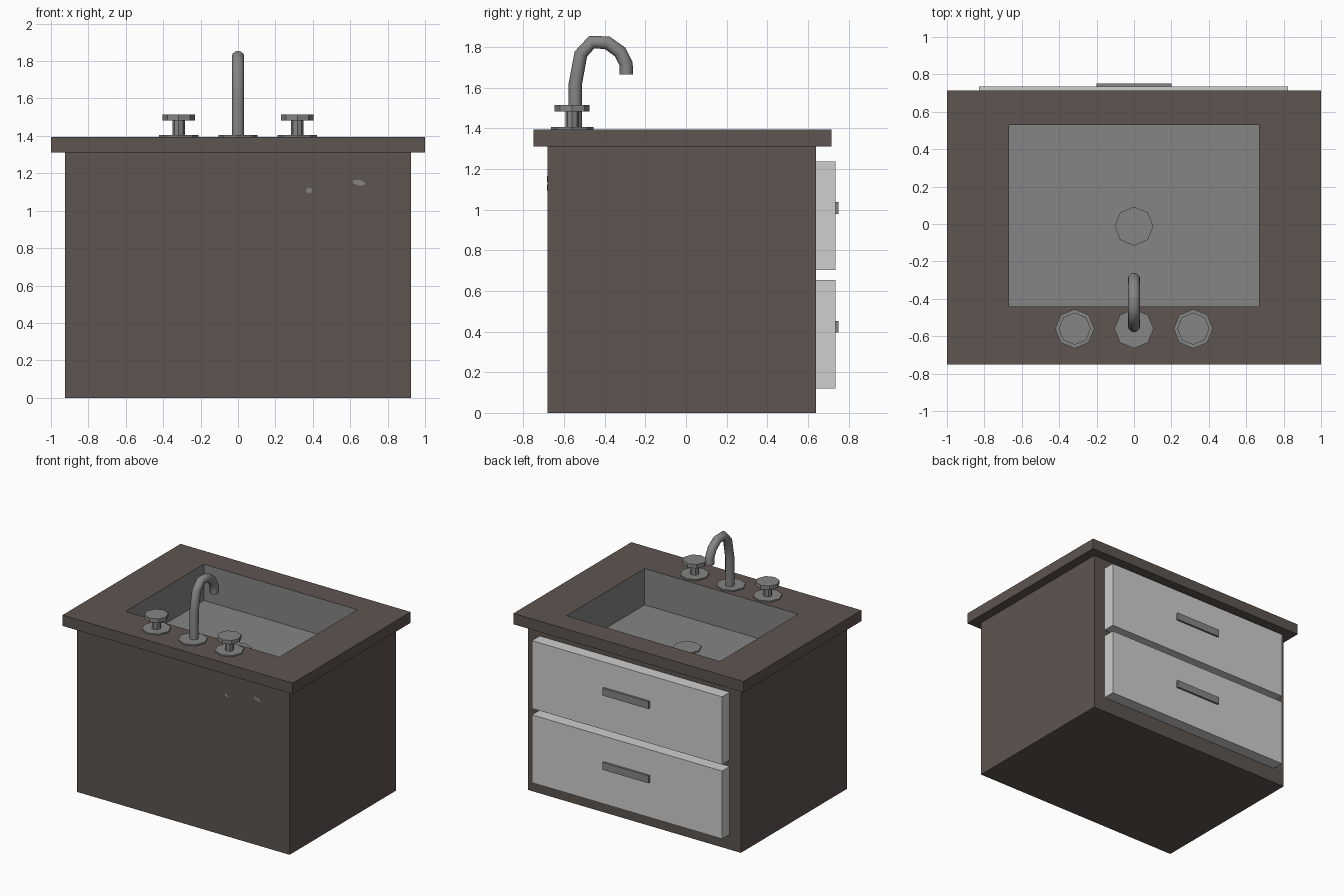
import bpy, bmesh, math
from mathutils import Vector, Matrix

cube = bpy.data.objects.get("Cube")
if cube:
    bpy.data.objects.remove(cube, do_unlink=True)


def material(name, r, g, b):
    m = bpy.data.materials.new(name)
    m.use_nodes = True
    m.diffuse_color = (r, g, b, 1)
    bsdf = m.node_tree.nodes["Principled BSDF"]
    bsdf.inputs["Base Color"].default_value = (r, g, b, 1)
    bsdf.inputs["Roughness"].default_value = 0.7
    return m


BROWN = material("dark brown wood", 0.112, 0.09, 0.079)
GREY = material("grey metal", 0.235, 0.235, 0.235)
LIGHT = material("light grey panel", 0.62, 0.62, 0.62)


def finish(bm, name, mat):
    mesh = bpy.data.meshes.new(name)
    bm.to_mesh(mesh)
    bm.free()
    mesh.materials.append(mat)
    ob = bpy.data.objects.new(name, mesh)
    bpy.context.collection.objects.link(ob)
    return ob


def box(name, mat, low, high):
    low, high = Vector(low), Vector(high)
    bm = bmesh.new()
    bmesh.ops.create_cube(bm, size=1)
    for v in bm.verts:
        v.co = (low + high) / 2 + v.co * (high - low)
    return finish(bm, name, mat)


def rect(x, y0, y1, z):
    return [(-x, y0, z), (x, y0, z), (x, y1, z), (-x, y1, z)]


def loft(name, mat, loops, cap_first=False, cap_last=False):
    """Skin a list of equal-length closed loops."""
    bm = bmesh.new()
    rows = [[bm.verts.new(p) for p in loop] for loop in loops]
    n = len(rows[0])
    for a, b in zip(rows, rows[1:]):
        for i in range(n):
            j = (i + 1) % n
            bm.faces.new((a[i], a[j], b[j], b[i]))
    if cap_first:
        bm.faces.new(rows[0][::-1])
    if cap_last:
        bm.faces.new(rows[-1])
    return finish(bm, name, mat)


def disc(name, mat, x, y, z0, z1, radius):
    """Upright eight-sided cylinder."""
    bm = bmesh.new()
    bmesh.ops.create_cone(bm, cap_ends=True, segments=8, radius1=radius,
                          radius2=radius, depth=z1 - z0,
                          matrix=Matrix.Translation((x, y, (z0 + z1) / 2)))
    return finish(bm, name, mat)


# Cabinet, open at the top where the basin drops in
TOP, UNDER, FLOOR = 1.395, 1.31, 1.11
loft("cabinet", BROWN, [rect(0.925, -0.68, 0.64, 0),
                        rect(0.925, -0.68, 0.64, UNDER)], cap_first=True)

# Countertop ring and sunken basin
hole = (0.667, -0.44, 0.53)
slab = (1.0, -0.75, 0.715)
loft("countertop", BROWN, [rect(*hole, UNDER), rect(*slab, UNDER),
                           rect(*slab, TOP), rect(*hole, TOP)])
loft("basin", GREY, [rect(*hole, TOP), rect(*hole, FLOOR)], cap_last=True)
disc("drain", GREY, 0, -0.012, FLOOR, FLOOR + 0.01, 0.104)

# Drawers with bar handles
for label, z in (("lower", 0.12), ("upper", 0.703)):
    box(label + "_drawer", LIGHT, (-0.828, 0.64, z), (0.824, 0.735, z + 0.533))
    box(label + "_handle", GREY, (-0.2, 0.735, z + 0.275), (0.2, 0.751, z + 0.333))

# Taps
TAP_Y = -0.56
for side, x in (("right", -0.317), ("left", 0.317)):
    disc(side + "_tap_base", GREY, x, TAP_Y, TOP, TOP + 0.01, 0.105)
    disc(side + "_tap_stem", GREY, x, TAP_Y, TOP + 0.01, 1.483, 0.033)
    disc(side + "_tap_knob", GREY, x, TAP_Y, 1.483, 1.514, 0.086)

# Faucet: round tube swept along a gooseneck path
disc("faucet_base", GREY, 0, TAP_Y, TOP, TOP + 0.01, 0.105)
path = [Vector((0, y, z)) for y, z in (
    (-0.545, 1.4), (-0.544, 1.62), (-0.517, 1.765), (-0.463, 1.824),
    (-0.387, 1.82), (-0.324, 1.775), (-0.294, 1.714), (-0.294, 1.665))]
rings = []
for i, p in enumerate(path):
    along = (path[min(i + 1, len(path) - 1)] - path[max(i - 1, 0)]).normalized()
    across = Vector((1, 0, 0))
    up = along.cross(across)
    angles = [math.tau * k / 12 for k in range(12)]
    rings.append([p + 0.033 * (across * math.cos(a) + up * math.sin(a)) for a in angles])
faucet = loft("faucet", GREY, rings, cap_first=True, cap_last=True)
bpy.ops.object.select_all(action="DESELECT")
faucet.select_set(True)
bpy.context.view_layer.objects.active = faucet
bpy.ops.object.shade_smooth_by_angle(angle=math.radians(50))

# Small grey flecks on the front panel
for name, x, z, rx, rz, tilt in (("small_fleck", 0.38, 1.108, 0.017, 0.015, 0),
                                 ("large_fleck", 0.647, 1.15, 0.036, 0.015, -0.2)):
    bm = bmesh.new()
    place = (Matrix.Translation((x, -0.681, z)) @ Matrix.Rotation(-tilt, 4, "Y")
             @ Matrix.Diagonal((rx, 1, rz, 1)) @ Matrix.Rotation(math.pi / 2, 4, "X"))
    bmesh.ops.create_cone(bm, cap_ends=True, segments=8, radius1=1, radius2=1,
                          depth=0.003, matrix=place)
    finish(bm, name, GREY)

# Consistent outward normals; the basin faces inward
for ob in bpy.context.collection.objects:
    if ob.type == "MESH" and ob.name != "basin":
        bm = bmesh.new()
        bm.from_mesh(ob.data)
        if ob.name not in ("cabinet", "countertop"):
            bmesh.ops.recalc_face_normals(bm, faces=bm.faces)
        bm.to_mesh(ob.data)
        bm.free()
basin = bpy.data.objects["basin"]
basin.data.update()
